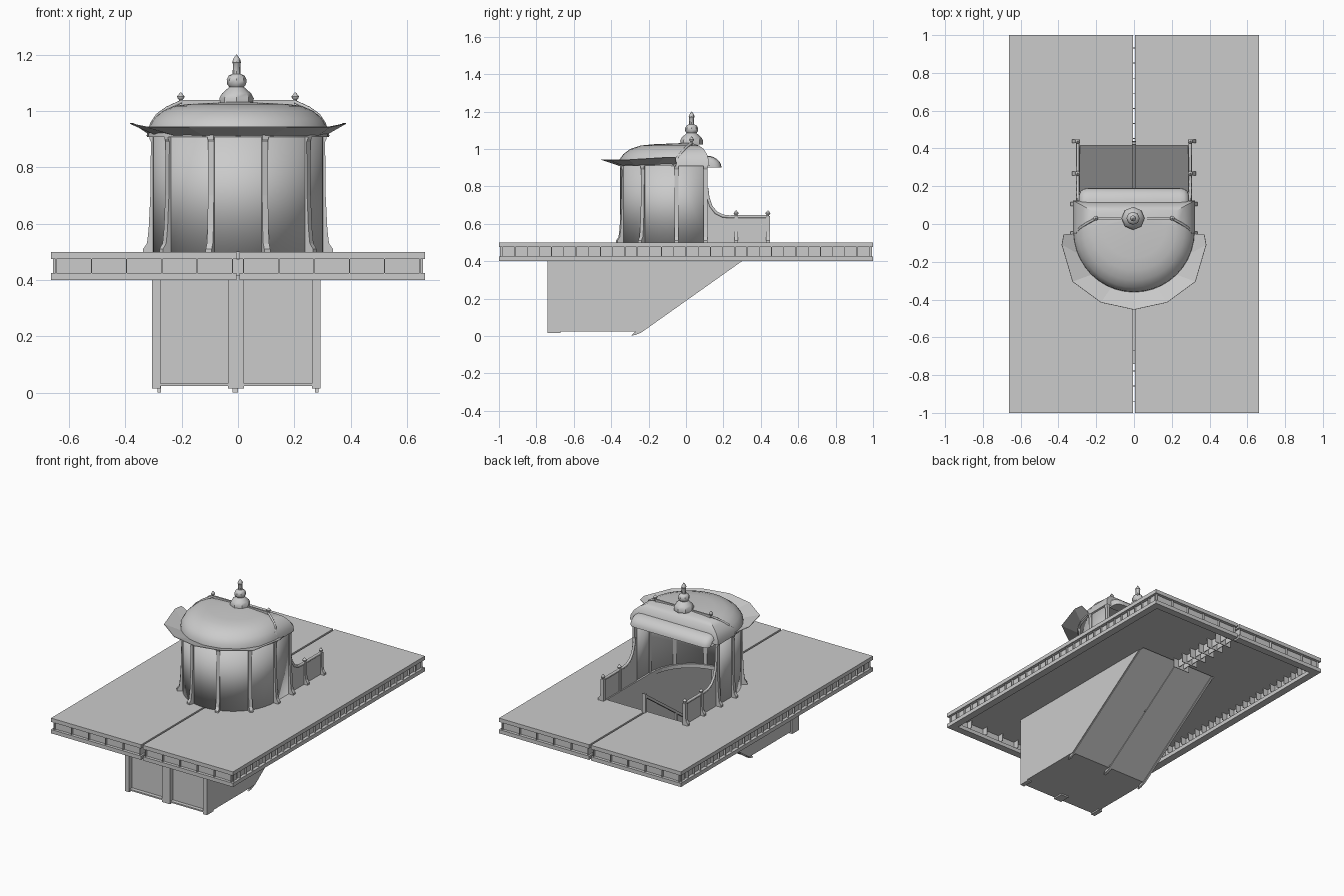
import bpy, bmesh
from math import sin, cos, pi, radians
from mathutils import Matrix, Vector

if "Cube" in bpy.data.objects:
    bpy.data.objects.remove(bpy.data.objects["Cube"])


def mesh(name, verts, faces, smooth=False, thick=0):
    me = bpy.data.meshes.new(name)
    me.from_pydata([tuple(v) for v in verts], [], faces)
    bm = bmesh.new()
    bm.from_mesh(me)
    bmesh.ops.recalc_face_normals(bm, faces=bm.faces)
    bm.to_mesh(me)
    bm.free()
    ob = bpy.data.objects.new(name, me)
    bpy.context.collection.objects.link(ob)
    if thick:
        m = ob.modifiers.new("thickness", 'SOLIDIFY')
        m.thickness = thick
        m.offset = -1
    if smooth:
        for o in bpy.context.selected_objects:
            o.select_set(False)
        ob.select_set(True)
        bpy.context.view_layer.objects.active = ob
        bpy.ops.object.shade_smooth_by_angle(angle=radians(40))
    return ob


def prism(name, pts, axis, a, b, mat=None, smooth=False):
    """Extrude a 2D outline along x, y or z from a to b."""
    put = {'x': lambda p, t: (t, p[0], p[1]), 'y': lambda p, t: (p[0], t, p[1]),
           'z': lambda p, t: (p[0], p[1], t)}[axis]
    n = len(pts)
    vs = [Vector(put(p, t)) for t in (a, b) for p in pts]
    if mat:
        vs = [mat @ v for v in vs]
    fs = [tuple(range(n)), tuple(range(n, 2 * n))]
    fs += [(i, (i + 1) % n, n + (i + 1) % n, n + i) for i in range(n)]
    return mesh(name, vs, fs, smooth)


def boxes(name, items):
    """Many boxes (x0, x1, y0, y1, z0, z1) in one object."""
    vs, fs = [], []
    for b in items:
        o = len(vs)
        vs += [(b[i], b[2 + j], b[4 + k]) for i in (0, 1) for j in (0, 1) for k in (0, 1)]
        fs += [tuple(o + q for q in f) for f in ((0, 1, 3, 2), (4, 5, 7, 6), (0, 1, 5, 4),
                                                (2, 3, 7, 6), (0, 2, 6, 4), (1, 3, 7, 5))]
    return mesh(name, vs, fs)


def loft(name, rings, closed=False, caps=False, smooth=True, thick=0):
    n = len(rings[0])
    vs = [v for r in rings for v in r]
    fs = [(k * n + i, k * n + (i + 1) % n, (k + 1) * n + (i + 1) % n, (k + 1) * n + i)
          for k in range(len(rings) - 1) for i in range(n if closed else n - 1)]
    if caps:
        fs += [tuple(range(len(vs) - n, len(vs)))]
    return mesh(name, vs, fs, smooth, thick)


def lathe(name, prof, x, y, n=8):
    return loft(name, [[(x + r * cos(2 * pi * i / n), y + r * sin(2 * pi * i / n), z)
                        for i in range(n)] for r, z in prof], True, True)


def tube(name, pts, r):
    cu = bpy.data.curves.new(name, 'CURVE')
    cu.dimensions = '3D'
    cu.bevel_depth = r
    cu.bevel_resolution = 1
    cu.use_fill_caps = True
    sp = cu.splines.new('POLY')
    sp.points.add(len(pts) - 1)
    for p, c in zip(sp.points, pts):
        p.co = (*c, 1)
    ob = bpy.data.objects.new(name, cu)
    bpy.context.collection.objects.link(ob)


def arc(r, cy=-0.05, steps=10):
    """Half circle bulging to the front, from right to left."""
    return [(r * cos(pi * i / steps), cy - r * sin(pi * i / steps)) for i in range(steps + 1)]


# deck: two slabs with the stair opening cut out of their outline
quarter = [p for p in arc(0.285, steps=20) if p[0] > 0.005] + [(0.006, -0.335)]
outline = [(0.006, -1), (0.663, -1), (0.663, 1), (0.006, 1), (0.006, 0.43), (0.285, 0.43)] + quarter
for s, side in ((1, "right"), (-1, "left")):
    prism("deck_slab_" + side, [(s * x, y) for x, y in outline], 'z', 0.475, 0.5)

# deck edge beams: bottom flange, recessed web and stiffeners
flange, web, stiff = [], [], []
for s in (1, -1):
    def bx(x0, x1, *r):
        return (*sorted((s * x0, s * x1)), *r)
    flange.append(bx(0.615, 0.663, -1, 1, 0.4, 0.425))
    web.append(bx(0.636, 0.642, -0.98, 0.98, 0.425, 0.475))
    for e in (1, -1):
        flange.append(bx(0.006, 0.615, *sorted((e, e * 0.952)), 0.4, 0.425))
        web.append(bx(0.02, 0.642, *sorted((e * 0.974, e * 0.98)), 0.425, 0.475))
        for i in range(6):
            x = 0.02 + 0.125 * i
            stiff.append(bx(x - 0.002, x + 0.002, *sorted((e * 0.995, e * 0.935)), 0.425, 0.475))
    for i in range(31):
        y = -0.98 + i * 1.96 / 30
        stiff.append(bx(0.6, 0.656, y - 0.002, y + 0.002, 0.425, 0.475))
boxes("deck_flange", flange)
boxes("deck_web", web)
boxes("deck_stiffeners", stiff)
# crossed plates below the middle seam
seam = []
for a, b in ((0.45, 0.94), (-0.94, -0.76)):
    seam += [(s * 0.02 - 0.002, s * 0.02 + 0.002, a, b, 0.425, 0.475) for s in (1, -1)]
    for i in range(int((b - a) / 0.08) + 1):
        seam.append((-0.06, 0.06, a + i * 0.08, a + i * 0.08 + 0.004, 0.415, 0.475))
boxes("seam_plates", seam)

# stair shaft below the deck
side = [(-0.735, 0.025), (-0.24, 0.025), (0.43, 0.499), (0.38, 0.499), (0.36, 0.476), (-0.735, 0.476)]
for s in (1, -1):
    prism("shaft_wall", side, 'x', s * 0.285, s * 0.292)
prism("stair_ramp", [(-0.735, 0.025), (-0.24, 0.025), (0.43, 0.499), (0.415, 0.499),
                     (-0.243, 0.034), (-0.735, 0.034)], 'x', -0.287, 0.287)
boxes("shaft_front", [(-0.287, 0.287, -0.71, -0.70, 0.03, 0.476)])
boxes("shaft_posts", [(x0, x1, -0.74, -0.67, 0.016, 0.476)
                      for x0, x1 in ((-0.305, -0.275), (-0.035, 0.022), (0.262, 0.292))])
for x, w in ((-0.01, 0.02), (0.28, 0.012), (-0.28, 0.012)):
    prism("ramp_stringer", [(-0.27, 0.024), (-0.295, 0.002), (-0.27, 0.006), (-0.24, 0.018), (0.42, 0.486),
                            (0.42, 0.496), (-0.24, 0.03)], 'x', x - w / 2, x + w / 2)

# middle handrail down the stair
boxes("middle_rail_post", [(-0.011, 0.011, 0.42, 0.44, 0.48, 0.62)])
prism("middle_rail", [(0.44, 0.625), (0.44, 0.605), (-0.24, 0.12), (-0.24, 0.14)], 'x', -0.011, 0.011)
boxes("middle_rail_foot", [(-0.008, 0.008, -0.24, -0.225, 0.03, 0.135),
                           (-0.008, 0.008, 0.1, 0.115, 0.27, 0.375)])

# curved kiosk wall, open at the back
plan = [(0.303, 0.11)] + arc(0.303, steps=20) + [(-0.303, 0.11)]
loft("kiosk_wall", [[(x, y, z) for x, y in plan] for z in (0.5, 0.915)], thick=0.006)

# pilasters with flared feet
pil = [(0.293, 0.5), (0.337, 0.5), (0.337, 0.51), (0.323, 0.53), (0.317, 0.58), (0.311, 0.7),
       (0.309, 0.89), (0.314, 0.9), (0.314, 0.915), (0.293, 0.915)]
spots = [(a, -0.05) for a in (0, -36, -72, -108, -144, -180)] + [(0, 0.105), (-180, 0.105)]
for a, cy in spots:
    m = Matrix.Translation((0, cy, 0)) @ Matrix.Rotation(radians(a), 4, 'Z')
    prism("pilaster", pil, 'y', -0.011, 0.011, m)

# domed roof with hipped back
rings = []
for r, cy, z, yb in ((0.322, -0.04, 0.908, 0.125), (0.318, -0.04, 0.94, 0.122), (0.30, -0.036, 0.972, 0.112),
                     (0.268, -0.03, 1.0, 0.095), (0.225, -0.02, 1.018, 0.07),
                     (0.17, -0.01, 1.025, 0.05), (0.03, 0.02, 1.032, 0.035)):
    rings.append([(x, y, z) for x, y in [(r, yb)] + arc(r, cy, 20) + [(-r, yb)]])
loft("dome_roof", rings, True, True)

# rolled lip over the entrance
secs = []
for x, k in ((-0.29, 0.55), (-0.283, 0.8), (-0.265, 0.95), (-0.24, 1), (0.24, 1), (0.265, 0.95), (0.283, 0.8), (0.29, 0.55)):
    secs.append([(x, 0.11 + 0.08 * k * cos(t * pi / 12), 0.9 + 0.064 * k * sin(t * pi / 12)) for t in range(7)]
                + [(x, 0.11, 0.9)])
lip = loft("entrance_lip", secs, True, True)

# ridge board, hip ribs and finials
boxes("ridge_board", [(-0.2, 0.2, 0.024, 0.034, 0.975, 1.038)])
knob = [(0.006, 0), (0.006, 0.008), (0.012, 0.014), (0.013, 0.02), (0.007, 0.027), (0.002, 0.034)]
for s in (1, -1):
    tube("hip_rib", [(s * x, y, z) for x, y, z in ((0.2, 0.03, 1.033), (0.25, 0.003, 1.01), (0.285, -0.02, 0.985),
                                                  (0.305, -0.045, 0.955), (0.318, -0.06, 0.91))], 0.007)
    lathe("roof_knob", [(r, 1.032 + z) for r, z in knob], s * 0.203, 0.03)
lathe("finial", [(0.06, 1.025), (0.061, 1.045), (0.052, 1.062), (0.034, 1.078), (0.026, 1.085), (0.034, 1.095),
                 (0.035, 1.112), (0.028, 1.125), (0.014, 1.132), (0.013, 1.168), (0.016, 1.172),
                 (0.012, 1.185), (0.001, 1.2)], -0.005, 0.03)

# fan awning around the front
inner = arc(0.305, steps=7)
outer = [(0.372, -0.055), (0.382, -0.11), (0.325, -0.305), (0.175, -0.415)]
outer = outer + [(0, -0.453)] + [(-x, y) for x, y in reversed(outer)]
inner = arc(0.303, steps=8)
loft("awning", [[(x, y, 0.912) for x, y in inner],
                [(x, y, 0.945 + 0.012 * (abs(x) > 0.36)) for x, y in outer]], smooth=False, thick=0.003)

# stair parapets: swept panel, cap rail and posts
sweep = [(0.112, 0.79), (0.118, 0.74), (0.133, 0.695), (0.16, 0.66), (0.195, 0.642), (0.23, 0.638), (0.44, 0.638)]
for s in (1, -1):
    prism("parapet_panel", [(0.112, 0.5)] + sweep + [(0.44, 0.5)], 'x', s * 0.293, s * 0.301)
    tube("parapet_cap", [(s * 0.297, y, z) for y, z in sweep], 0.009)
    for y in (0.268, 0.438):
        m = Matrix.Translation((0, y, 0)) @ Matrix.Rotation(0 if s > 0 else pi, 4, 'Z')
        prism("parapet_post", [(0.287, 0.5), (0.327, 0.5), (0.327, 0.512), (0.314, 0.53), (0.309, 0.56),
                               (0.309, 0.642), (0.287, 0.642)], 'y', -0.01, 0.01, m)
        lathe("parapet_knob", [(r, 0.638 + z) for r, z in knob], s * 0.298, y)
